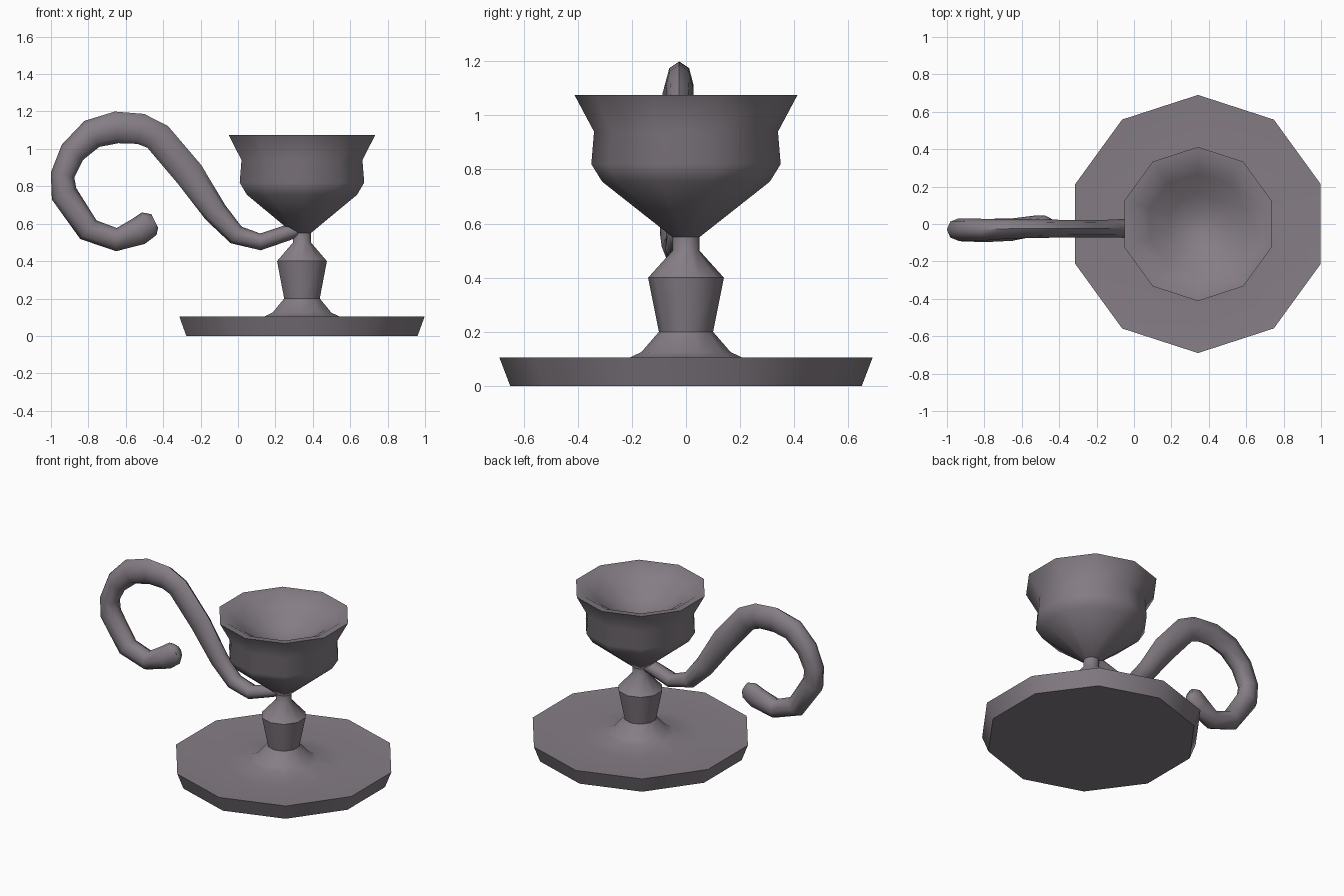
import bpy, bmesh, math
from mathutils import Vector

cube = bpy.data.objects.get("Cube")
if cube:
    bpy.data.objects.remove(cube, do_unlink=True)

SIDES = 10
AXIS_X = 0.342

pewter = bpy.data.materials.new("pewter_grey")
pewter.use_nodes = True
colour = (0.235, 0.208, 0.235, 1)
pewter.diffuse_color = colour
pewter.node_tree.nodes["Principled BSDF"].inputs["Base Color"].default_value = colour


def finish(name, bm, angle):
    bmesh.ops.recalc_face_normals(bm, faces=bm.faces)
    mesh = bpy.data.meshes.new(name)
    bm.to_mesh(mesh)
    bm.free()
    obj = bpy.data.objects.new(name, mesh)
    bpy.context.collection.objects.link(obj)
    mesh.materials.append(pewter)
    bpy.ops.object.select_all(action='DESELECT')
    obj.select_set(True)
    bpy.context.view_layer.objects.active = obj
    bpy.ops.object.shade_smooth_by_angle(angle=math.radians(angle))
    return obj


def skin(bm, rings):
    """Join successive vertex rings with quads and cap both ends."""
    n = len(rings[0])
    for a, b in zip(rings, rings[1:]):
        for i in range(n):
            j = (i + 1) % n
            bm.faces.new((a[i], a[j], b[j], b[i]))
    bm.faces.new(rings[0])
    bm.faces.new(rings[-1])


def lathe(name, profile, angle=50):
    """Turn a (radius, height) profile into a ten-sided solid."""
    bm = bmesh.new()
    rings = []
    for r, z in profile:
        ring = []
        for i in range(SIDES):
            a = math.pi / 2 + math.tau * i / SIDES
            ring.append(bm.verts.new((AXIS_X + r * math.cos(a), r * math.sin(a), z)))
        rings.append(ring)
    skin(bm, rings)
    return finish(name, bm, angle)


def sweep(name, path, sides=8, angle=60):
    """Sweep an oval along (x, y, z, in-plane radius, side radius) points."""
    bm = bmesh.new()
    centres = [Vector(p[:3]) for p in path]
    last = len(path) - 1
    rings = []
    for k, (c, p) in enumerate(zip(centres, path)):
        tangent = centres[min(k + 1, last)] - centres[max(k - 1, 0)]
        normal = Vector((-tangent.z, 0, tangent.x)).normalized()
        ring = []
        for i in range(sides):
            a = math.tau * i / sides
            offset = normal * math.cos(a) * p[3] + Vector((0, math.sin(a) * p[4], 0))
            ring.append(bm.verts.new(c + offset))
        rings.append(ring)
    skin(bm, rings)
    return finish(name, bm, angle)


# Slightly dished drip tray and turned stem
lathe("base_and_stem", [
    (0.65, 0), (0.69, 0.105), (0.36, 0.085), (0.21, 0.104), (0.165, 0.125),
    (0.10, 0.20), (0.14, 0.40), (0.05, 0.50), (0.05, 0.56)])

# Flared cup, outside first and then the dished top
lathe("candle_cup", [
    (0.05, 0.55), (0.31, 0.755), (0.35, 0.82), (0.34, 0.94), (0.412, 1.075),
    (0.36, 1.07), (0.27, 1.015), (0.16, 0.935), (0.05, 0.895)])

# Curling handle, from the neck to the rounded tip
sweep("curled_handle", [
    (0.32, -0.01, 0.565, 0.035, 0.04),
    (0.26, -0.02, 0.55, 0.042, 0.05),
    (0.12, -0.022, 0.503, 0.045, 0.055),
    (-0.01, -0.022, 0.54, 0.053, 0.052),
    (-0.12, -0.025, 0.66, 0.065, 0.048),
    (-0.26, -0.025, 0.865, 0.08, 0.046),
    (-0.43, -0.025, 1.065, 0.08, 0.048),
    (-0.52, -0.025, 1.107, 0.082, 0.05),
    (-0.65, -0.025, 1.115, 0.085, 0.052),
    (-0.782, -0.03, 1.08, 0.08, 0.057),
    (-0.885, -0.03, 0.982, 0.07, 0.06),
    (-0.938, -0.03, 0.86, 0.064, 0.06),
    (-0.93, -0.032, 0.76, 0.072, 0.06),
    (-0.80, -0.035, 0.568, 0.066, 0.062),
    (-0.65, -0.03, 0.515, 0.062, 0.06),
    (-0.53, -0.01, 0.56, 0.075, 0.055),
    (-0.475, 0.0, 0.60, 0.072, 0.045),
    (-0.445, 0.0, 0.615, 0.04, 0.028)])
